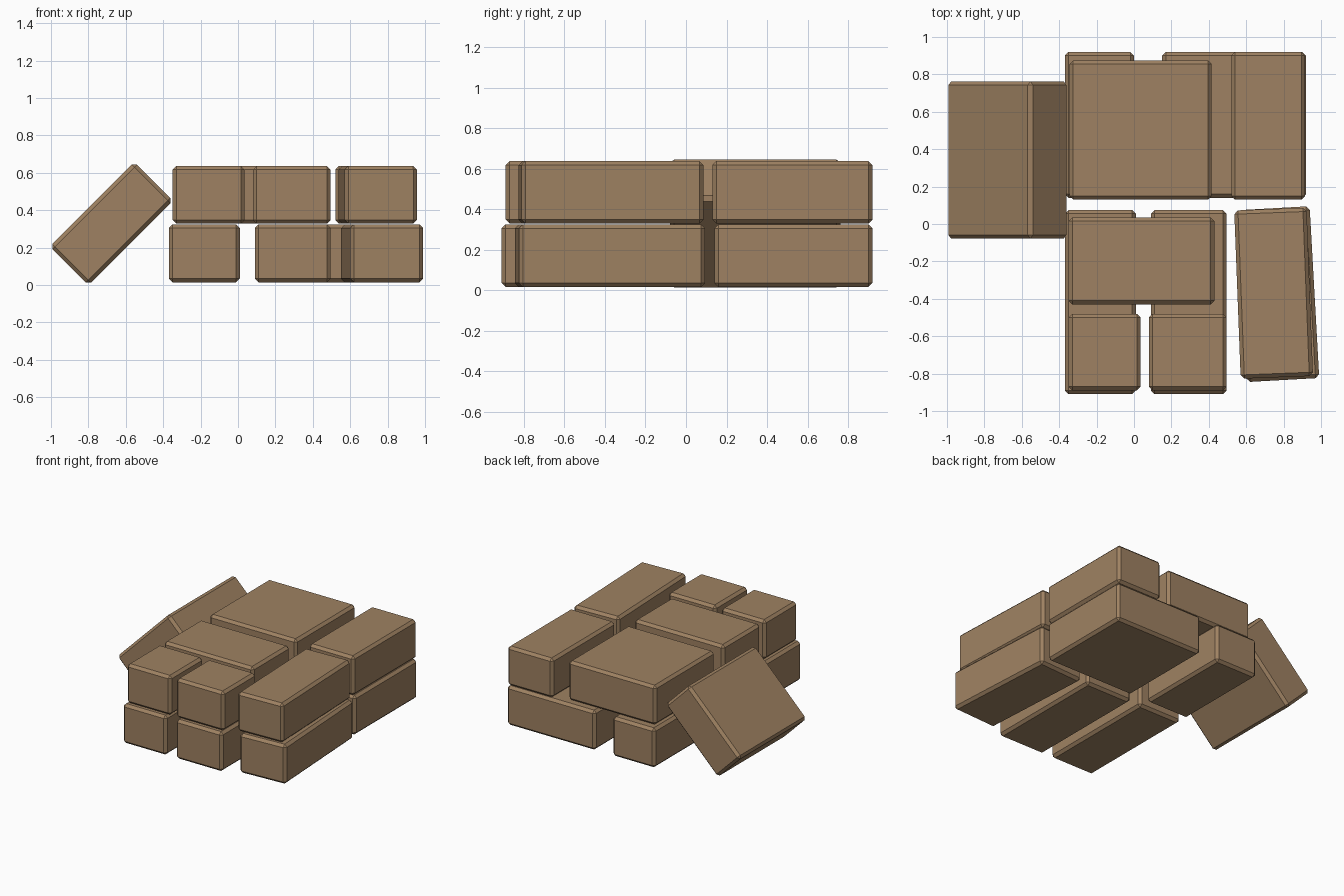
import bpy, math
from mathutils import Vector

if "Cube" in bpy.data.objects:
    bpy.data.objects.remove(bpy.data.objects["Cube"])

stone = bpy.data.materials.new("tan_stone")
stone.diffuse_color = (0.345, 0.222, 0.122, 1)
stone.use_nodes = True
stone.node_tree.nodes["Principled BSDF"].inputs["Base Color"].default_value = stone.diffuse_color


def block(name, x, y, z, turn=0.0, tilt=0.0, chamfer=0.02):
    """Chamfered block spanning the x, y and z ranges, rotated about its centre."""
    spans = [Vector(r) for r in (x, y, z)]
    centre = [(r[0] + r[1]) / 2 for r in spans]
    bpy.ops.mesh.primitive_cube_add(size=1, location=centre)
    ob = bpy.context.object
    ob.name = name
    ob.scale = [r[1] - r[0] for r in spans]
    bpy.ops.object.transform_apply(location=False, rotation=False, scale=True)
    ob.rotation_euler = (0, math.radians(tilt), math.radians(turn))
    ob.data.materials.append(stone)
    bev = ob.modifiers.new("worn_edges", 'BEVEL')
    bev.width = chamfer
    bev.segments = 1
    return ob


# Lower course
low = (0.015, 0.325)
block("lower_front_left_block", (-0.37, 0.01), (-0.91, 0.075), low)
block("lower_front_middle_block", (0.09, 0.495), (-0.91, 0.075), low)
block("lower_front_right_block", (0.575, 0.965), (-0.835, 0.085), low, turn=3.2)
block("lower_back_left_block", (-0.37, 0.0), (0.14, 0.92), low)
block("lower_back_right_block", (0.15, 0.92), (0.14, 0.92), low)

# Upper course
high = (0.328, 0.637)
block("upper_front_left_block", (-0.35, 0.035), (-0.89, -0.48), high)
block("upper_front_middle_block", (0.08, 0.495), (-0.89, -0.48), high)
block("upper_front_right_block", (0.553, 0.94), (-0.82, 0.08), high, turn=2.2)
block("upper_middle_block", (-0.35, 0.43), (-0.43, 0.035), high)
block("upper_back_left_block", (-0.345, 0.415), (0.13, 0.875), high)
block("upper_back_right_block", (0.52, 0.915), (0.13, 0.92), high)

# Loose block leaning on the left side of the stack
block("leaning_block", (-0.997, -0.357), (-0.078, 0.762), (0.183, 0.475), tilt=-45)
